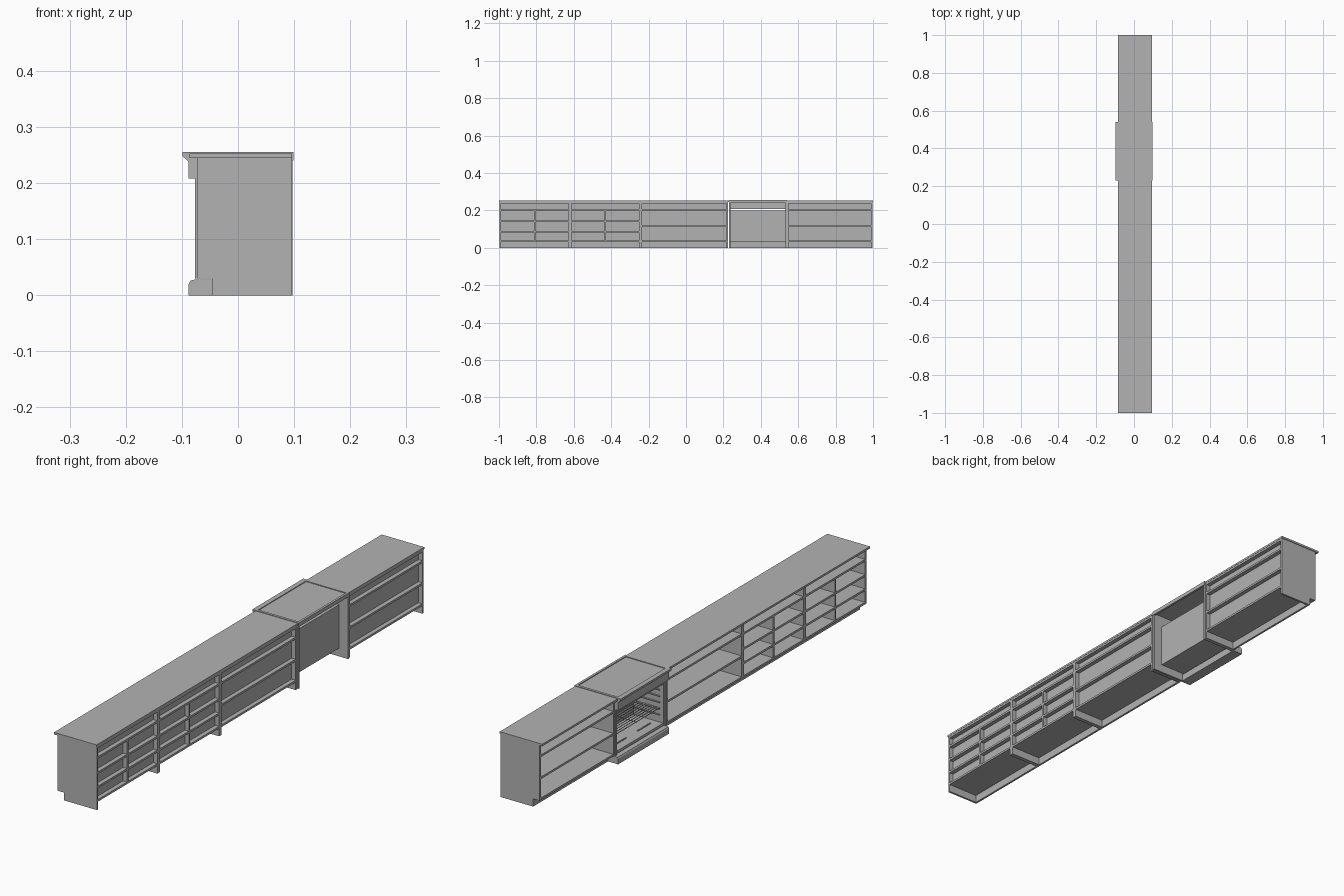
import bpy
import bmesh

old = bpy.data.objects.get("Cube")
if old:
    bpy.data.objects.remove(old, do_unlink=True)

grey = bpy.data.materials.new("plain_grey")
grey.use_nodes = True
colour = (0.45, 0.45, 0.45, 1)
grey.diffuse_color = colour
grey.node_tree.nodes["Principled BSDF"].inputs["Base Color"].default_value = colour


def extrude(name, profile, y0, y1):
    """Extrude an x-z outline along y."""
    bm = bmesh.new()
    face = bm.faces.new([bm.verts.new((x, y0, z)) for x, z in profile])
    out = bmesh.ops.extrude_face_region(bm, geom=[face])
    moved = [v for v in out["geom"] if isinstance(v, bmesh.types.BMVert)]
    bmesh.ops.translate(bm, verts=moved, vec=(0, y1 - y0, 0))
    bmesh.ops.recalc_face_normals(bm, faces=bm.faces)
    mesh = bpy.data.meshes.new(name)
    bm.to_mesh(mesh)
    bm.free()
    mesh.materials.append(grey)
    obj = bpy.data.objects.new(name, mesh)
    bpy.context.collection.objects.link(obj)
    return obj


def box(name, x0, x1, y0, y1, z0, z1):
    return extrude(name, [(x0, z0), (x1, z0), (x1, z1), (x0, z1)], y0, y1)


FRONT, BACK, KICK = -0.073, 0.095, -0.045
BASE, TOP, RAIL = 0.03, 0.245, 0.2
T = 0.008
PANEL = 0.074


def side_panel(name, y, front=FRONT, back=BACK):
    """Upright with a toe notch, reaching the floor."""
    extrude(name, [(KICK, 0), (back, 0), (back, TOP), (front, TOP),
                   (front, BASE), (KICK, BASE)], y, y + T)


def cabinet(name, y0, y1, shelves, split=False):
    side_panel(name + "_side_front", y0)
    side_panel(name + "_side_back", y1 - T)
    a, b = y0 + T, y1 - T
    for i, z in enumerate([BASE, *shelves, RAIL - T / 2, TOP - T]):
        box(f"{name}_shelf_{i}", FRONT, BACK, a, b, z, z + T)
    box(name + "_back_panel", PANEL, PANEL + 0.004, a, b, BASE, TOP)
    box(name + "_toe_kick", KICK, KICK + T, a, b, 0, BASE)
    if split:
        mid = (y0 + y1) / 2
        box(name + "_divider", FRONT, BACK, mid - T / 2, mid + T / 2, BASE, RAIL)


# Run of open cabinets
cabinet("small_cell_cabinet_a", -0.997, -0.62, [0.082, 0.137], True)
cabinet("small_cell_cabinet_b", -0.62, -0.243, [0.082, 0.137], True)
cabinet("wide_cabinet_a", -0.243, 0.224, [0.111])
cabinet("wide_cabinet_b", 0.54, 0.997, [0.111])

# Worktops
for label, y0, y1 in (("long", -1, 0.229), ("short", 0.54, 1)):
    box(label + "_worktop", -0.086, 0.096, y0, y1, TOP, 0.253)

# Cooker housing
Y0, Y1 = 0.229, 0.54
for label, y in (("front", Y0), ("back", Y1 - T)):
    side_panel("cooker_side_" + label, y, -0.077, 0.097)
extrude("cooker_plinth", [(KICK, 0), (KICK, 0.028), (-0.077, 0.028), (-0.085, 0.026),
                          (-0.088, 0.02), (-0.088, 0)], Y0, Y1)
extrude("control_panel", [(-0.075, 0.208), (-0.088, 0.208), (-0.088, 0.238),
                          (-0.099, 0.248), (-0.075, 0.248)], Y0, Y1)

# Hob: sunken plate with a raised rim
box("hob_plate", -0.08, 0.092, Y0 + 0.01, Y1 - 0.01, TOP, 0.252)
box("hob_rim_left", 0.09, 0.099, Y0, Y1, 0.24, 0.255)
box("hob_rim_right", -0.099, -0.08, Y0, Y1, 0.247, 0.255)
for label, y in (("front", Y0), ("back", Y1 - 0.01)):
    box("hob_rim_" + label, -0.08, 0.09, y, y + 0.01, TOP, 0.255)

# Oven cavity, open to the right
a, b = Y0 + T, Y1 - T
REAR = 0.06
box("oven_floor", -0.073, REAR, a, b, 0.032, 0.042)
box("oven_roof", -0.073, REAR, a, b, 0.192, 0.2)
box("oven_rear", REAR - 0.005, REAR, a, b, 0.032, 0.2)
for label, y in (("front", a), ("back", b - 0.006)):
    box("oven_wall_" + label, -0.073, REAR, y, y + 0.006, 0.042, 0.192)
    inner = y + 0.006 if label == "front" else y - 0.006
    for i in range(5):
        z = 0.07 + i * 0.024
        box(f"oven_runner_{label}_{i}", -0.06, 0.05, inner, inner + 0.006, z, z + 0.003)
for i, y in enumerate((0.27, 0.42)):
    box(f"oven_floor_bar_{i}", -0.04, -0.035, y, y + 0.08, 0.042, 0.045)

# Wire rack
for i in range(10):
    x = -0.06 + i * 0.012
    box(f"rack_wire_{i}", x, x + 0.002, a + 0.006, b - 0.006, 0.097, 0.099)
for i in range(3):
    y = 0.25 + i * 0.134
    box(f"rack_cross_wire_{i}", -0.06, 0.05, y, y + 0.002, 0.095, 0.097)
